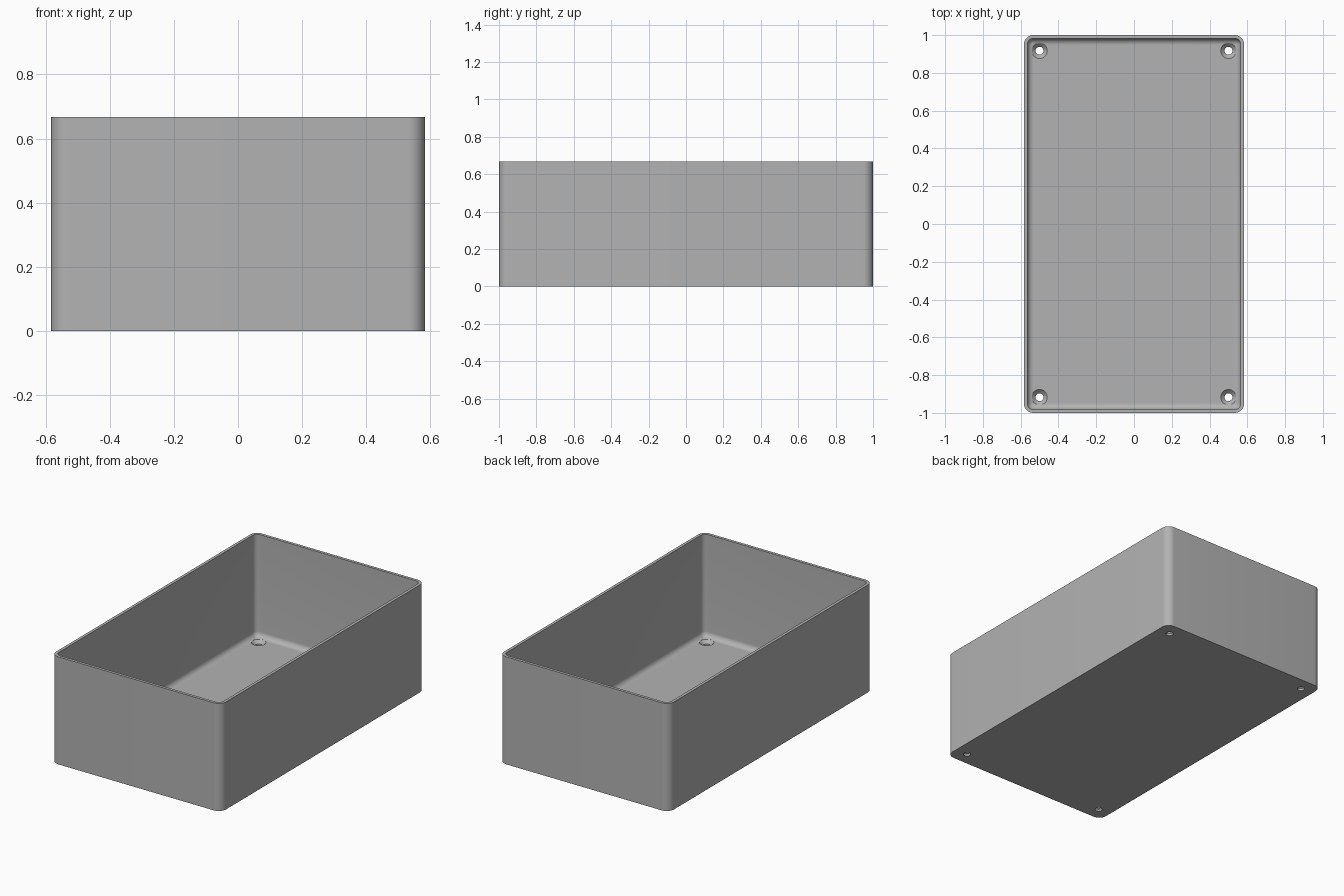
import bpy, bmesh
from math import sin, cos, pi

if "Cube" in bpy.data.objects:
    bpy.data.objects.remove(bpy.data.objects["Cube"])

HALF_X, HALF_Y, HEIGHT = 0.583, 1.0, 0.667
CORNER, WALL, FLOOR, FILLET = 0.05, 0.018, 0.033, 0.033
CORNER_STEPS, FILLET_STEPS = 10, 8

grey = bpy.data.materials.new("plain_grey")
grey.use_nodes = True
colour = (0.45, 0.45, 0.45, 1)
grey.diffuse_color = colour
grey.node_tree.nodes["Principled BSDF"].inputs["Base Color"].default_value = colour


def finish(bm, name):
    bmesh.ops.recalc_face_normals(bm, faces=bm.faces)
    mesh = bpy.data.meshes.new(name)
    bm.to_mesh(mesh)
    bm.free()
    mesh.materials.append(grey)
    obj = bpy.data.objects.new(name, mesh)
    bpy.context.collection.objects.link(obj)
    return obj


def loft(bm, rings):
    """Join vertex rings in order and cap both ends."""
    for a, b in zip(rings, rings[1:]):
        for i in range(len(a)):
            j = (i + 1) % len(a)
            bm.faces.new((a[i], a[j], b[j], b[i]))
    bm.faces.new(rings[0])
    bm.faces.new(rings[-1])


def rounded_ring(bm, inset, z):
    """Rounded rectangle, moved inward from the outer wall."""
    radius = max(CORNER - inset, 0.004)
    cx, cy = HALF_X - inset - radius, HALF_Y - inset - radius
    ring = []
    for quarter, (sx, sy) in enumerate(((1, 1), (-1, 1), (-1, -1), (1, -1))):
        for k in range(CORNER_STEPS + 1):
            a = (quarter + k / CORNER_STEPS) * pi / 2
            ring.append(bm.verts.new((sx * cx + radius * cos(a), sy * cy + radius * sin(a), z)))
    return ring


# Open tray: outer wall, rim, inner wall and filleted floor
bm = bmesh.new()
profile = [(0, 0), (0, HEIGHT), (WALL, HEIGHT)]
for k in range(FILLET_STEPS + 1):
    a = k / FILLET_STEPS * pi / 2
    profile.append((WALL + FILLET * (1 - cos(a)), FLOOR + FILLET * (1 - sin(a))))
loft(bm, [rounded_ring(bm, inset, z) for inset, z in profile])
tray = finish(bm, "tray")

# Countersunk screw holes near the four corners
bm = bmesh.new()
for sx in (-1, 1):
    for sy in (-1, 1):
        rings = []
        for radius, z in ((0.021, -0.02), (0.021, 0.013), (0.041, FLOOR), (0.041, 0.1)):
            rings.append([bm.verts.new((sx * 0.5 + radius * cos(i * pi / 16),
                                        sy * 0.917 + radius * sin(i * pi / 16), z))
                          for i in range(32)])
        loft(bm, rings)
cutter = finish(bm, "screw_hole_cutter")
cutter.hide_render = True
cutter.hide_viewport = True

cut = tray.modifiers.new("screw_holes", "BOOLEAN")
cut.operation = "DIFFERENCE"
cut.object = cutter
cut.solver = "EXACT"

# Smooth the rounded corners, keep the edges crisp
bpy.context.view_layer.objects.active = tray
tray.select_set(True)
bpy.ops.object.modifier_apply(modifier=cut.name)
bpy.data.objects.remove(cutter)
bpy.ops.object.shade_smooth_by_angle(angle=pi / 6)
